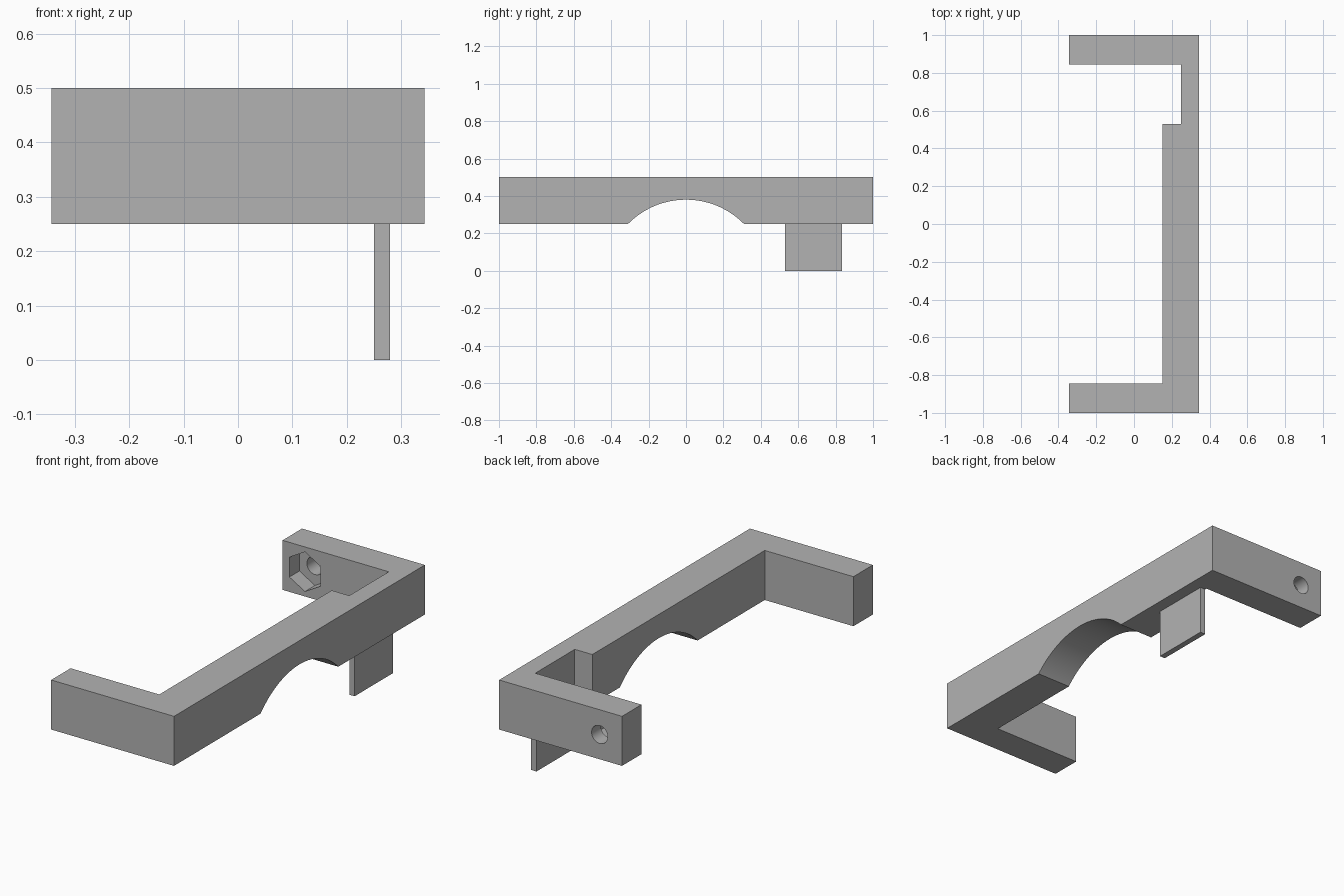
import bpy
import bmesh
import math

cube = bpy.data.objects.get("Cube")
if cube:
    bpy.data.objects.remove(cube, do_unlink=True)

grey = bpy.data.materials.new("plain grey")
grey.use_nodes = True
colour = (0.45, 0.45, 0.45, 1)
grey.diffuse_color = colour
grey.node_tree.nodes["Principled BSDF"].inputs["Base Color"].default_value = colour


def prism(name, outline, z0, z1):
    """Extrude a flat outline from z0 up to z1."""
    bm = bmesh.new()
    base = bm.faces.new([bm.verts.new((x, y, z0)) for x, y in outline])
    top = bmesh.ops.extrude_face_region(bm, geom=[base])["geom"]
    verts = [v for v in top if isinstance(v, bmesh.types.BMVert)]
    bmesh.ops.translate(bm, verts=verts, vec=(0, 0, z1 - z0))
    bmesh.ops.recalc_face_normals(bm, faces=bm.faces)
    mesh = bpy.data.meshes.new(name)
    bm.to_mesh(mesh)
    bm.free()
    mesh.materials.append(grey)
    obj = bpy.data.objects.new(name, mesh)
    bpy.context.collection.objects.link(obj)
    return obj


def rod(name, sides, radius, length, location, rotation):
    """Regular prism used as a cutter."""
    bpy.ops.mesh.primitive_cylinder_add(vertices=sides, radius=radius, depth=length,
                                        location=location, rotation=rotation)
    obj = bpy.context.object
    obj.name = name
    obj.hide_render = True
    obj.data.materials.append(grey)
    return obj


# Main frame: long bar, two end arms, thinner stretch beside the back arm
half_x, inner, thin = 0.343, 0.152, 0.25
arm_y, step_y = 0.845, 0.53
frame = prism("bracket_frame", [
    (-half_x, -1), (half_x, -1), (half_x, 1), (-half_x, 1),
    (-half_x, arm_y), (thin, arm_y), (thin, step_y),
    (inner, step_y), (inner, -arm_y), (-half_x, -arm_y)], 0.25, 0.5)

# Arched relief under the bar, bolt hole and hexagonal nut pocket in the back arm
bolt_x, bolt_z = -0.218, 0.375
quarter = math.pi / 2
cutters = [
    rod("arch_cutter", 160, 0.435, 0.6, (0.25, 0, -0.055), (0, quarter, 0)),
    rod("bolt_hole_cutter", 48, 0.045, 0.5, (bolt_x, 1, bolt_z), (quarter, 0, 0)),
    rod("nut_pocket_cutter", 6, 0.1, 0.16, (bolt_x, arm_y, bolt_z), (quarter, 0, 0)),
]
bpy.context.view_layer.objects.active = frame
for cutter in cutters:
    cut = frame.modifiers.new(cutter.name, "BOOLEAN")
    cut.operation = "DIFFERENCE"
    cut.solver = "EXACT"
    cut.object = cutter
    bpy.ops.object.modifier_apply(modifier=cut.name)
for cutter in cutters:
    bpy.data.objects.remove(cutter, do_unlink=True)

bpy.ops.object.select_all(action="DESELECT")
frame.select_set(True)
bpy.context.view_layer.objects.active = frame
bpy.ops.object.shade_smooth_by_angle(angle=math.radians(25))

# Thin tab hanging below the thinner stretch
prism("hanging_tab", [(thin, step_y), (0.28, step_y), (0.28, 0.835), (thin, 0.835)], 0, 0.25)
